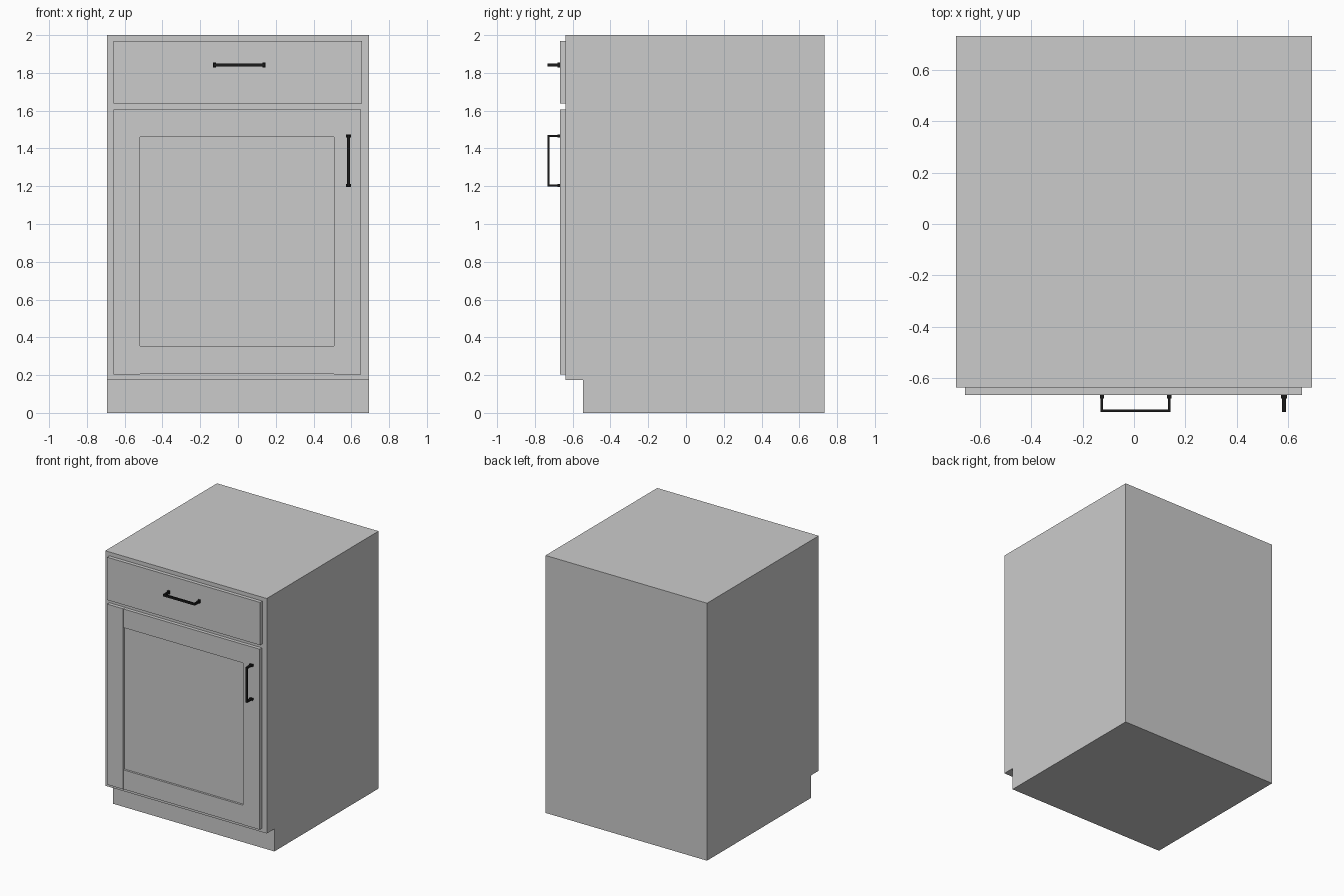
import bpy, bmesh
from mathutils import Vector

if "Cube" in bpy.data.objects:
    bpy.data.objects.remove(bpy.data.objects["Cube"])

black = bpy.data.materials.new("black_metal")
black.diffuse_color = (0.01, 0.01, 0.01, 1)
black.use_nodes = True
black.node_tree.nodes["Principled BSDF"].inputs["Base Color"].default_value = black.diffuse_color


def finish(name, bm, mat=None):
    bmesh.ops.recalc_face_normals(bm, faces=bm.faces[:])
    me = bpy.data.meshes.new(name)
    bm.to_mesh(me)
    bm.free()
    ob = bpy.data.objects.new(name, me)
    bpy.context.collection.objects.link(ob)
    if mat:
        me.materials.append(mat)
    return ob


def add_box(bm, x, y, z):
    verts = bmesh.ops.create_cube(bm, size=1)["verts"]
    for v in verts:
        v.co = Vector([a + (c + 0.5) * (b - a) for c, (a, b) in zip(v.co, (x, y, z))])


def box(name, x, y, z):
    bm = bmesh.new()
    add_box(bm, x, y, z)
    return finish(name, bm)


def extrude_profile(bm, pts, direction):
    face = bm.faces.new([bm.verts.new(p) for p in pts])
    new = bmesh.ops.extrude_face_region(bm, geom=[face], use_keep_orig=True)["geom"]
    bmesh.ops.translate(bm, vec=direction,
                        verts=[g for g in new if isinstance(g, bmesh.types.BMVert)])


BODY_Y, FRONT_Y = -0.638, -0.666

# carcass with toe kick notch, from its side profile
bm = bmesh.new()
side = [(-0.545, 0), (0.733, 0), (0.733, 2), (BODY_Y, 2), (BODY_Y, 0.175), (-0.545, 0.175)]
extrude_profile(bm, [(-0.694, y, z) for y, z in side], (1.388, 0, 0))
finish("cabinet_body", bm)

# drawer front
box("drawer_front", (-0.659, 0.656), (FRONT_Y, BODY_Y), (1.638, 1.97))

# door: stiles, rails and recessed panel
for name, x in (("left_stile", (-0.659, -0.52)), ("right_stile", (0.508, 0.652))):
    box("door_" + name, x, (FRONT_Y, BODY_Y), (0.204, 1.606))
for name, z in (("bottom_rail", (0.205, 0.355)), ("top_rail", (1.46, 1.605))):
    box("door_" + name, (-0.52, 0.508), (FRONT_Y + 0.001, BODY_Y), z)
box("door_panel", (-0.52, 0.508), (FRONT_Y + 0.017, BODY_Y), (0.355, 1.46))


# bar handles: U-shaped strip with a wider foot at each end
def handle(name, location, vertical):
    half, width, thick, depth = 0.137, 0.017, 0.011, 0.068
    inner = half - thick
    bm = bmesh.new()
    u = [(-half, 0), (-half, -depth), (half, -depth), (half, 0),
         (inner, 0), (inner, thick - depth), (-inner, thick - depth), (-inner, 0)]
    extrude_profile(bm, [(x, y, -width / 2) for x, y in u], (0, 0, width))
    for s in (-1, 1):
        c = s * (half - thick / 2)
        add_box(bm, (c - 0.008, c + 0.008), (-0.014, 0.001), (-0.0125, 0.0125))
    ob = finish(name, bm, black)
    ob.location = location
    if vertical:
        ob.rotation_euler.y = 1.5707963


handle("drawer_handle", (0.006, FRONT_Y, 1.842), False)
handle("door_handle", (0.585, FRONT_Y, 1.335), True)
